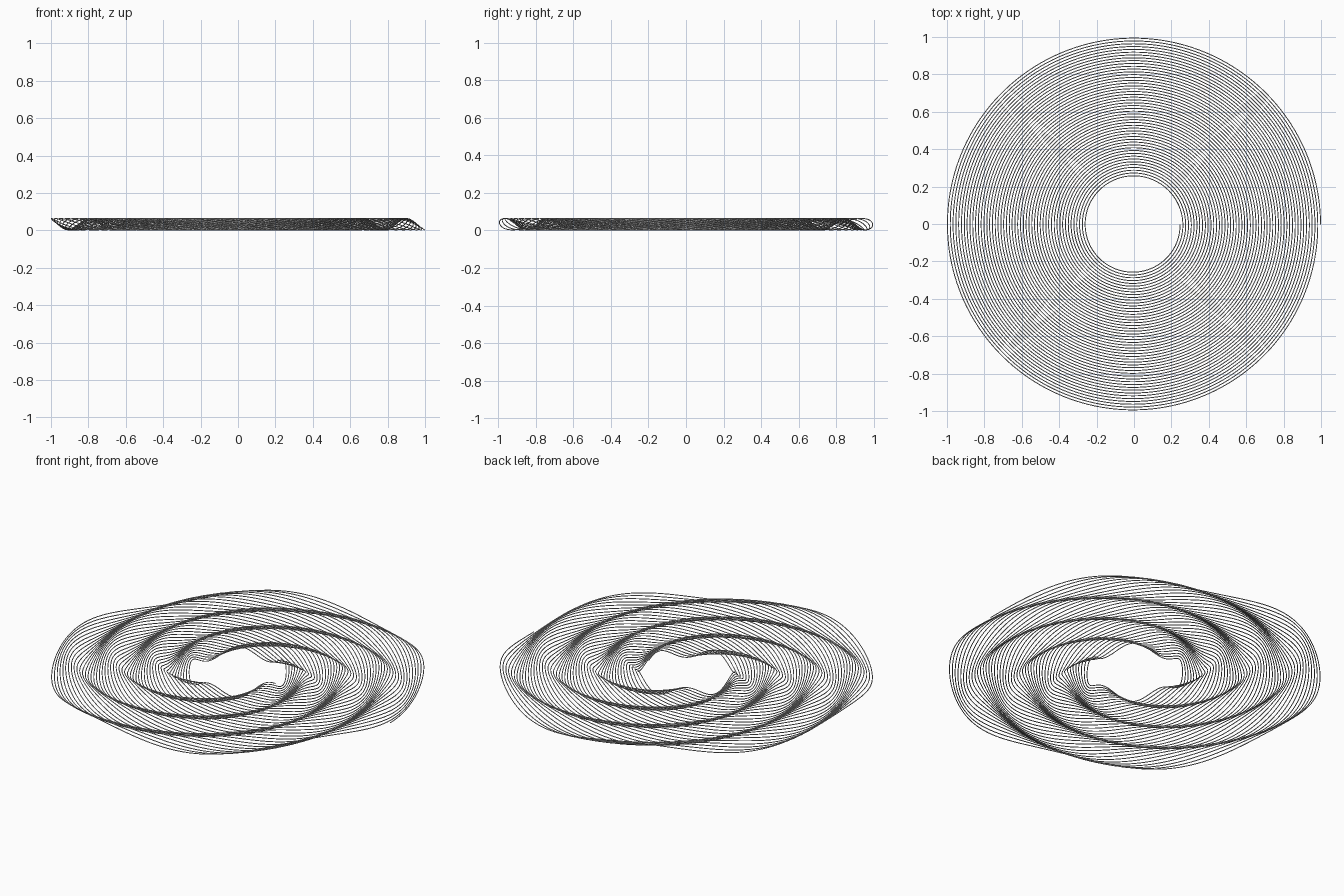
import bpy
import math

if "Cube" in bpy.data.objects:
    bpy.data.objects.remove(bpy.data.objects["Cube"])

TURNS = 50           # windings of the spiral
STEPS = 180          # samples per winding
R_IN, R_OUT = 0.25, 1.00125
WAVES = 5            # ripples per winding
PERIOD = 0.231       # radial distance over which the ripples shift one wave
HEIGHT = 0.066
WIRE = 0.0025        # wire radius

# Spiral path: clockwise outwards, rippling up and down, ripples drifting with radius
points = []
count = TURNS * STEPS
for i in range(count + 1):
    f = i / count
    r = R_IN + (R_OUT - R_IN) * f
    a = -2 * math.pi * TURNS * f
    phase = WAVES * a + 2 * math.pi * (r - R_OUT) / PERIOD
    z = WIRE + (HEIGHT / 2 - WIRE) * (1 - math.cos(phase))
    points.append((r * math.cos(a), r * math.sin(a), z))

# Centre the path on x and y
cx, cy = ((min(p[k] for p in points) + max(p[k] for p in points)) / 2 for k in (0, 1))

# Thin round wire along the path
curve = bpy.data.curves.new("spiral_wire", 'CURVE')
curve.dimensions = '3D'
curve.bevel_depth = WIRE
curve.bevel_resolution = 1
curve.use_fill_caps = True
spline = curve.splines.new('POLY')
spline.points.add(len(points) - 1)
for sp, (x, y, z) in zip(spline.points, points):
    sp.co = (x - cx, y - cy, z, 1)

wire = bpy.data.objects.new("spiral_wire", curve)
bpy.context.collection.objects.link(wire)
bpy.context.view_layer.objects.active = wire
wire.select_set(True)
bpy.ops.object.convert(target='MESH')
bpy.ops.object.shade_smooth_by_angle()
